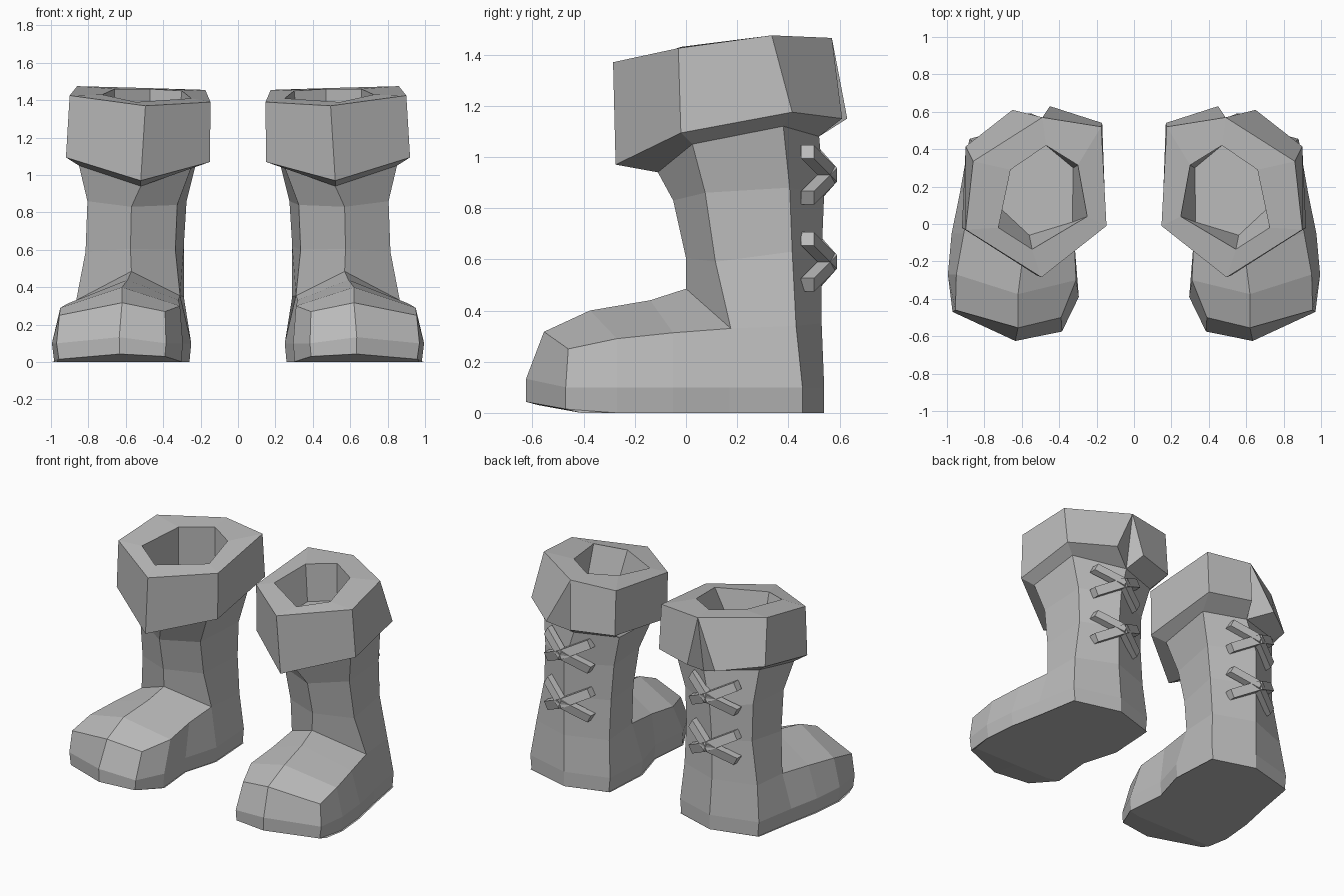
import bpy
import bmesh
from mathutils import Vector

if "Cube" in bpy.data.objects:
    bpy.data.objects.remove(bpy.data.objects["Cube"])

# One plain grey for everything
GREY = (0.5, 0.5, 0.5, 1.0)
grey = bpy.data.materials.new("plain_grey")
grey.use_nodes = True
grey.diffuse_color = GREY
grey.node_tree.nodes["Principled BSDF"].inputs["Base Color"].default_value = GREY

# Hexagonal rings run: back, outer back, outer front, front, inner front, inner back
LEG_LOW = [(.57, .53, .62), (.80, .415, .63), (.815, .115, .59),
           (.575, 0, .605), (.335, .10, .60), (.29, .41, .62)]
LEG_MID = [(.56, .54, .86), (.80, .405, .88), (.805, .075, .86),
           (.57, -.05, .83), (.325, .05, .84), (.275, .40, .86)]
LEG_TOP = [(.50, .52, 1.08), (.83, .38, 1.12), (.85, .025, 1.05),
           (.52, -.11, .94), (.25, .02, 1.04), (.22, .42, 1.08)]

# Foot rings run: heel, outer side to toe, then inner side back to the heel
FOOT_CREASE = [(.57, .53, .35), (.85, .43, .34), (.865, .175, .33), (.91, -.05, .313),
               (.95, -.27, .29), (.955, -.46, .25), (.62, -.555, .317), (.39, -.50, .27),
               (.31, -.30, .30), (.32, -.08, .33), (.31, .15, .355), (.29, .43, .35)]
FOOT_WIDE = [(.56, .54), (.88, .455), (.93, .17), (.975, -.05),
             (.995, -.27), (.97, -.47), (.635, -.625), (.385, -.575),
             (.295, -.39), (.32, -.12), (.25, .12), (.27, .45)]
INSTEP = [(.57, 0, .485), (.59, -.14, .44), (.62, -.375, .40)]

# Cuff rings; the lower hem is split at the back, so it starts and ends there
HEM = [(.65, .61, 1.15), (.90, .415, 1.175), (.92, -.02, 1.094), (.52, -.275, .97),
       (.15, -.01, 1.07), (.17, .54, 1.15), (.45, .63, 1.15)]
CUFF_TOP = [(.49, .57, 1.465), (.86, .335, 1.475), (.90, -.03, 1.425),
            (.495, -.285, 1.37), (.147, -.01, 1.39), (.175, .52, 1.455)]
OPENING = [(.47, .42, 1.46), (.66, .29, 1.46), (.725, -.02, 1.43),
           (.545, -.135, 1.39), (.25, .04, 1.41), (.30, .315, 1.45)]
LINING = [(.47, .42, 1.2), (.66, .29, 1.2), (.71, .08, 1.2),
          (.56, -.06, 1.2), (.33, .01, 1.2), (.325, .30, 1.2)]


def ring(bm, points):
    return [bm.verts.new(p) for p in points]


def strip(bm, a, b):
    """Join two rows of vertices with quads."""
    for i in range(len(a) - 1):
        bm.faces.new((a[i], a[i + 1], b[i + 1], b[i]))


def bridge(bm, a, b):
    """Join two closed rings with quads."""
    strip(bm, a + a[:1], b + b[:1])


def finish(bm, name, side):
    """Place the part on one side (+1 left, -1 right) as a flat-shaded object."""
    for v in bm.verts:
        v.co.x *= side
    bmesh.ops.remove_doubles(bm, verts=bm.verts, dist=0.001)
    bmesh.ops.recalc_face_normals(bm, faces=bm.faces)
    mesh = bpy.data.meshes.new(name)
    bm.to_mesh(mesh)
    bm.free()
    mesh.materials.append(grey)
    obj = bpy.data.objects.new(name, mesh)
    bpy.context.collection.objects.link(obj)


def make_boot(prefix, side):
    bm = bmesh.new()
    # Foot walls: flat sole, turned-up toe edge, widest line, crease
    toe_lift = {5: .015, 6: .043, 7: .03}
    sole = ring(bm, [(x, max(y, -.41), 0) for x, y in FOOT_WIDE])
    edge = ring(bm, [(x + (.57 - x) * .03, y, toe_lift.get(i, 0))
                     for i, (x, y) in enumerate(FOOT_WIDE)])
    wide = ring(bm, [(x, y, .133 if i == 6 else .1) for i, (x, y) in enumerate(FOOT_WIDE)])
    crease = ring(bm, FOOT_CREASE)
    bm.faces.new(sole)
    for low, high in ((sole, edge), (edge, wide), (wide, crease)):
        bridge(bm, low, high)
    # Instep, sloping from a centre ridge to the crease on both sides
    ridge = ring(bm, INSTEP) + [crease[6]]
    for edge_row in (crease[2:6], crease[10:6:-1]):
        strip(bm, edge_row, ridge)
    # Leg
    rows = [crease[:3] + [ridge[0]] + crease[10:]]
    rows += [ring(bm, r) for r in (LEG_LOW, LEG_MID, LEG_TOP)]
    for low, high in zip(rows, rows[1:]):
        bridge(bm, low, high)
    bm.faces.new(rows[-1])
    finish(bm, prefix + "_boot", side)


def make_cuff(prefix, side):
    bm = bmesh.new()
    neck, hem, top, opening, lining = [
        ring(bm, r) for r in (LEG_TOP, HEM, CUFF_TOP, OPENING, LINING)]
    strip(bm, neck + neck[:1], hem)
    strip(bm, hem, top + top[:1])
    # Split at the back of the hem
    bm.faces.new((top[0], hem[0], neck[0]))
    bm.faces.new((top[0], neck[0], hem[-1]))
    bridge(bm, top, opening)
    bridge(bm, opening, lining)
    bm.faces.new(lining)
    bm.faces.new(neck)
    finish(bm, prefix + "_cuff", side)


def make_lace(name, side, z, rise):
    """A square strap bent round the back edge, climbing towards the outside."""
    bm = bmesh.new()
    path = [Vector((.73, .475, z + rise)), Vector((.56, .565, z)),
            Vector((.39, .485, z - rise))]
    out = Vector((0, 1, 0))
    across = (path[0] - path[-1]).cross(out).normalized()
    rows = [ring(bm, [p + out * a * .025 + across * b * .03
                      for a, b in ((1, 1), (1, -1), (-1, -1), (-1, 1))]) for p in path]
    for a, b in zip(rows, rows[1:]):
        bridge(bm, a, b)
    bm.faces.new(rows[0])
    bm.faces.new(rows[-1])
    finish(bm, name, side)


for prefix, side in (("left", 1), ("right", -1)):
    make_boot(prefix, side)
    make_cuff(prefix, side)
    for place, z in (("upper", .93), ("lower", .59)):
        make_lace(f"{prefix}_{place}_lace_rising", side, z, .09)
        make_lace(f"{prefix}_{place}_lace_falling", side, z, -.09)
